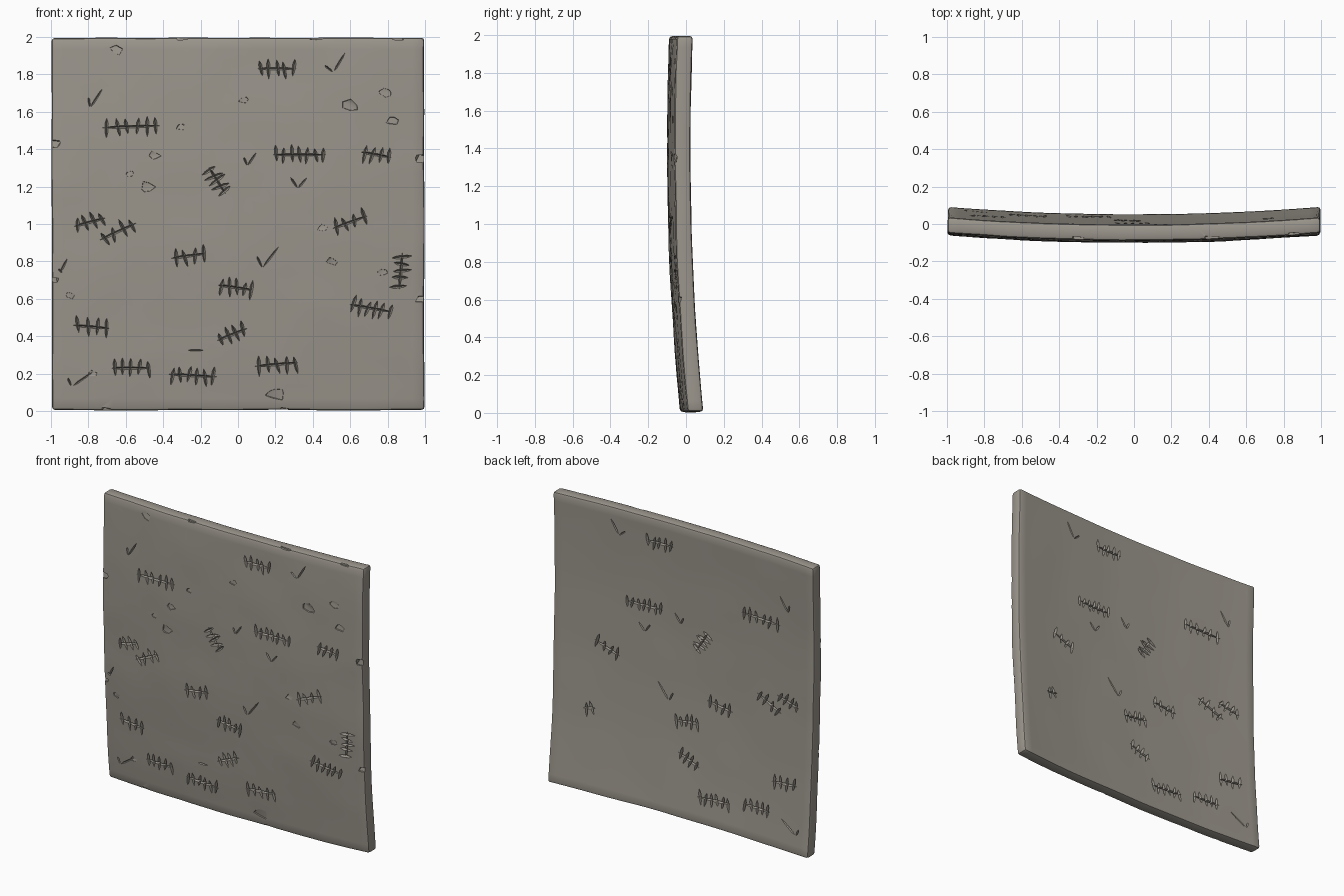
import bpy, bmesh, math, random
from mathutils import Vector, noise

if "Cube" in bpy.data.objects:
    bpy.data.objects.remove(bpy.data.objects["Cube"])

random.seed(4)
THICK = 0.085

def material(name, col):
    m = bpy.data.materials.new(name)
    m.diffuse_color = (*col, 1)
    m.use_nodes = True
    m.node_tree.nodes["Principled BSDF"].inputs["Base Color"].default_value = m.diffuse_color
    return m

stone = material("weathered grey stone", (0.33, 0.305, 0.265))

def surf(x, z, side):
    """Height of the bowed slab face; side -1 is the front, +1 the back."""
    y = 0.025 + 0.035 * (z - 1.4) ** 2 + 0.04 * (x * x - 1)
    n = noise.noise(Vector((x * 3.1, side * 7, z * 3.1)))
    if side < 0:
        n2 = noise.noise(Vector((x * 8, 3, z * 8)))
        return y - THICK + 0.004 * n + 0.002 * n2
    return y + 0.003 * n

def finish(bm, name):
    me = bpy.data.meshes.new(name)
    bmesh.ops.recalc_face_normals(bm, faces=bm.faces)
    bm.to_mesh(me)
    bm.free()
    ob = bpy.data.objects.new(name, me)
    bpy.context.collection.objects.link(ob)
    me.materials.append(stone)
    return ob

# slab: bevelled box, sliced into a grid, then bowed and roughened
bm = bmesh.new()
bmesh.ops.create_cube(bm, size=1)
for v in bm.verts:
    v.co = Vector((v.co.x * 1.99, v.co.y * THICK, 1 + v.co.z * 1.99))
bmesh.ops.bevel(bm, geom=bm.edges[:], offset=0.016, segments=2, profile=0.5, affect='EDGES')
for i in range(1, 30):
    t = i / 15
    for co, no in (((t - 1, 0, 0), (1, 0, 0)), ((0, 0, t), (0, 0, 1))):
        bmesh.ops.bisect_plane(bm, geom=bm.verts[:] + bm.edges[:] + bm.faces[:],
                               plane_co=co, plane_no=no)
for v in bm.verts:
    x, y, z = v.co
    k = y / THICK + 0.5
    wob = noise.noise(Vector((x * 2.5, 1, z * 2.5)))
    if abs(x) > 0.97:
        v.co.x += 0.005 * wob
    if abs(z - 1) > 0.97:
        v.co.z += 0.005 * wob
    v.co.y = surf(x, z, -1) * (1 - k) + surf(x, z, 1) * k
slab = finish(bm, "stone_slab")

# carving helpers: every cut is a small convex hull
cuts = bmesh.new()

def hull(points):
    vs = [cuts.verts.new(p) for p in points]
    r = bmesh.ops.convex_hull(cuts, input=vs)
    junk = [g for g in r["geom_interior"] if isinstance(g, bmesh.types.BMVert)]
    if junk:
        bmesh.ops.delete(cuts, geom=junk, context='VERTS')

def scratch(a, b, sides, w=0.011, depth=0.022):
    """Tapered V groove from a to b on the listed faces."""
    a, b = Vector(a), Vector(b)
    d = b - a
    n = Vector((-d.y, d.x)).normalized() * w
    for s in sides:
        pts = []
        for t, off, lift in ((0, 0, .006), (1, 0, .006), (.3, 1, .006), (.3, -1, .006),
                             (.7, .8, .006), (.7, -.8, .006), (.15, 0, -depth), (.8, 0, -depth)):
            p = a + d * t + n * off
            pts.append((p.x, surf(p.x, p.y, s) + s * lift, p.y))
        hull(pts)

def tally(x, z, length, count, angle, sides=(-1, 1)):
    """A long stroke crossed by short ones."""
    u = Vector((math.cos(math.radians(angle)), math.sin(math.radians(angle))))
    v = Vector((-u.y, u.x))
    c = Vector((x, z))
    scratch(c - u * length * .54, c + u * length * .54, sides, .009)
    for i in range(count):
        p = c + u * length * ((i + .5) / count - .5 + random.uniform(-.03, .03))
        lean = u * random.uniform(-.012, .012)
        scratch(p + v * random.uniform(.035, .06) + lean,
                p - v * random.uniform(.04, .065) - lean, sides)

def chip(x, z, r, depth=0.007):
    """Shallow irregular flake on the front."""
    pts = []
    for i in range(7):
        a = i * math.tau / 7 + random.uniform(-.3, .3)
        q = r * random.uniform(.55, 1.15)
        px, pz = x + q * math.cos(a), z + .7 * q * math.sin(a)
        y = surf(px, pz, -1)
        pts += [(px, y - .012, pz), (x + (px - x) * .85, y + depth * random.uniform(.2, 1.3),
                                     z + (pz - z) * .85)]
    hull(pts)

# tally marks cut on both faces
for t in ((.21, 1.83, .21, 5, 0), (-.57, 1.52, .31, 6, 2), (.33, 1.37, .28, 7, 0),
          (-.11, 1.23, .17, 5, -58), (-.79, 1.01, .18, 4, 15), (-.64, .96, .22, 4, 25),
          (.60, 1.01, .20, 4, 20), (-.26, .83, .20, 4, 8), (-.01, .66, .20, 5, -8),
          (-.78, .45, .20, 4, -5), (-.03, .41, .18, 4, 22), (-.57, .23, .22, 5, 0),
          (-.24, .19, .26, 6, -3)):
    tally(*t)
# tally marks on the front only
for t in ((.74, 1.37, .17, 4, -10), (.87, .75, .20, 5, 85), (.71, .55, .24, 6, -10),
          (.21, .25, .24, 5, 5)):
    tally(*t, sides=(-1,))
# short remnant on the back
tally(.72, .57, .09, 2, -10, sides=(1,))

# tick marks
for a, b, c in (((.46, 1.85), (.51, 1.81), (.575, 1.92)), ((-.80, 1.68), (-.79, 1.62), (-.72, 1.73)),
                ((.03, 1.36), (.05, 1.31), (.10, 1.385)), ((.28, 1.25), (.32, 1.19), (.37, 1.25)),
                ((.10, .83), (.13, .765), (.225, .89)), ((-.91, .18), (-.89, .13), (-.76, .22))):
    scratch(a, b, (-1, 1), .008, .012)
    scratch(b, c, (-1, 1), .008, .012)
scratch((-.96, .76), (-.94, .74), (-1,), .008, .012)
scratch((-.95, .74), (-.91, .82), (-1,), .008, .012)
scratch((-.27, .325), (-.18, .325), (-1,), .007, .012)

# flakes
for x, z, r in ((-.65, 1.93, .04), (.03, 1.66, .03), (.60, 1.63, .055), (.79, 1.70, .04),
                (.82, 1.55, .04), (-.45, 1.37, .04), (-.49, 1.20, .05), (-.31, 1.52, .03),
                (.50, .80, .035), (.77, .74, .03), (-.90, .62, .035), (.20, .09, .06),
                (-.58, 1.27, .03), (.45, .98, .03), (-.78, .20, .03)):
    chip(x, z, r)

# nicks along the front rim
for x, z in ((.42, 2.0), (.85, 2.0), (-.3, 2.0), (.25, 0), (-.7, 0), (.99, 1.35),
             (.99, .6), (-.99, 1.43), (-.99, .7)):
    y = surf(x, z, -1)
    hull([(x + random.uniform(.4, 1) * .045 * sx, y + random.uniform(.4, 1) * .016 * sy,
           z + random.uniform(.4, 1) * .022 * sz)
          for sx in (-1, 1) for sy in (-1, 1) for sz in (-1, 1)])

cutter = finish(cuts, "carving_cutter")
cutter.hide_render = True

# carve the slab, then drop the cutter
mod = slab.modifiers.new("carve", 'BOOLEAN')
mod.operation = 'DIFFERENCE'
mod.solver = 'EXACT'
mod.use_self = True
mod.object = cutter
bpy.context.view_layer.objects.active = slab
slab.select_set(True)
cutter.select_set(False)
bpy.ops.object.modifier_apply(modifier="carve")
bpy.data.objects.remove(cutter)
bpy.ops.object.shade_smooth_by_angle(angle=math.radians(35))
